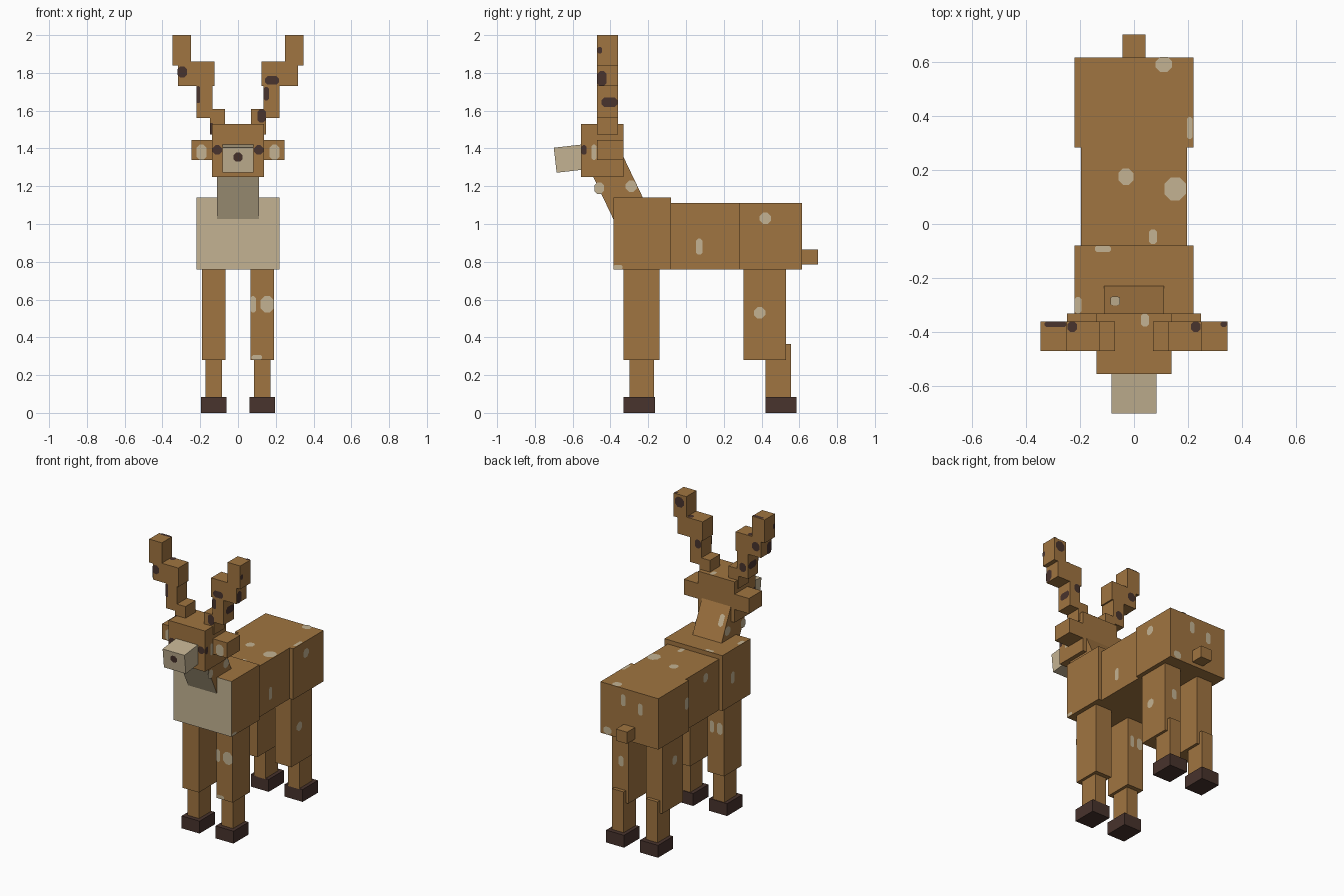
import bpy
import bmesh
import math
from mathutils import Matrix, Vector

default_cube = bpy.data.objects.get("Cube")
if default_cube:
    bpy.data.objects.remove(default_cube, do_unlink=True)


def make_material(name, colour):
    material = bpy.data.materials.new(name)
    material.use_nodes = True
    material.diffuse_color = (*colour, 1)
    shader = material.node_tree.nodes["Principled BSDF"]
    shader.inputs["Base Color"].default_value = (*colour, 1)
    shader.inputs["Roughness"].default_value = 0.9
    return material


brown = make_material("brown_coat", (0.352, 0.176, 0.052))
cream = make_material("cream_fur", (0.55, 0.45, 0.29))
dark = make_material("dark_brown", (0.065, 0.033, 0.026))


def add_object(name, bm, *materials):
    mesh = bpy.data.meshes.new(name)
    bm.to_mesh(mesh)
    bm.free()
    for material in materials:
        mesh.materials.append(material)
    thing = bpy.data.objects.new(name, mesh)
    bpy.context.collection.objects.link(thing)
    return thing


def box(name, x, y, z, material=brown, front=None, tilt=0):
    """Block spanning the x, y and z ranges, tilted about its centre on x."""
    spans = [Vector((r[0], r[1])) for r in (x, y, z)]
    centre = Vector([(s.x + s.y) / 2 for s in spans])
    size = [abs(s.y - s.x) for s in spans]
    bm = bmesh.new()
    bmesh.ops.create_cube(bm, size=1)
    bm.normal_update()
    if front:
        for face in bm.faces:
            face.material_index = int(face.normal.y < -0.5)
    bm.transform(Matrix.Translation(centre)
                 @ Matrix.Rotation(math.radians(tilt), 4, "X")
                 @ Matrix.Diagonal((*size, 1)))
    return add_object(name, bm, material, *([front] if front else []))


def wide(half):
    return (-half, half)


# Body
box("chest", wide(0.22), (-0.385, -0.08), (0.76, 1.14), front=cream)
box("belly", wide(0.195), (-0.08, 0.283), (0.76, 1.11))
box("rump", wide(0.22), (0.283, 0.615), (0.76, 1.11))
box("tail", wide(0.042), (0.6, 0.7), (0.785, 0.865))

# Neck and head
NECK_TILT, MUZZLE_TILT = 25.5, 6.5
box("neck", wide(0.11), (-0.455, -0.265), (1.015, 1.375), front=cream, tilt=NECK_TILT)
box("head", wide(0.138), (-0.555, -0.33), (1.25, 1.53))
box("muzzle", wide(0.083), (-0.693, -0.52), (1.281, 1.414), cream, tilt=MUZZLE_TILT)

# Ears, antlers and legs on both sides
ANTLER_Y = (-0.47, -0.36)
antler_blocks = {
    "base": ((0.07, 0.148), (1.475, 1.61)),
    "stem": ((0.135, 0.22), (1.56, 1.74)),
    "branch": ((0.125, 0.317), (1.73, 1.86)),
    "tip": ((0.25, 0.346), (1.84, 2.0)),
}
LEG_X = 0.129
for side, sign in (("left", 1), ("right", -1)):
    def across(span):
        return sorted(sign * v for v in span)

    def leg_span(half):
        return across((LEG_X - half, LEG_X + half))

    box(side + "_ear", across((0.13, 0.247)), (-0.47, -0.33), (1.34, 1.445))
    for part, (x, z) in antler_blocks.items():
        box(f"{side}_antler_{part}", across(x), ANTLER_Y, z)

    box(side + "_front_thigh", leg_span(0.062), (-0.33, -0.14), (0.28, 0.76))
    box(side + "_front_shin", leg_span(0.043), (-0.30, -0.17), (0.08, 0.29))
    box(side + "_front_hoof", leg_span(0.068), (-0.33, -0.165), (0, 0.085), dark)
    box(side + "_hind_thigh", leg_span(0.062), (0.305, 0.53), (0.28, 0.76))
    box(side + "_hind_shin", leg_span(0.043), (0.42, 0.555), (0.08, 0.365))
    box(side + "_hind_hoof", leg_span(0.068), (0.42, 0.585), (0, 0.085), dark)


# Painted patches: flat plates with clipped corners just above the coat
X, Y, Z = Vector((1, 0, 0)), Vector((0, 1, 0)), Vector((0, 0, 1))
LIFT = 0.003


def patch(bm, centre, u, v, normal, w, h):
    clip = 0.3 * min(w, h)
    a, b = w / 2, h / 2
    outline = []
    for su, sv in ((1, 1), (-1, 1), (-1, -1), (1, -1)):
        pair = [(su * a, sv * (b - clip)), (su * (a - clip), sv * b)]
        outline += pair if su * sv > 0 else pair[::-1]
    base = Vector(centre) + normal * LIFT
    face = bm.faces.new([bm.verts.new(base + u * p + v * q) for p, q in outline])
    face.normal_update()
    if face.normal.dot(normal) < 0:
        face.normal_flip()


def front_patch(bm, y, x, z, w, h, facing=-1):
    patch(bm, (x, y, z), X, Z, Y * facing, w, h)


def back_patch(bm, y, x, z, w, h):
    front_patch(bm, y, x, z, w, h, 1)


def side_patch(bm, x, y, z, w, h):
    patch(bm, (x, y, z), Y, Z, X * math.copysign(1, x), w, h)


def top_patch(bm, z, x, y, w, h):
    patch(bm, (x, y, z), X, Y, Z, w, h)


# Cream coat spots
spots = bmesh.new()
for data in ((1.11, 0.11, 0.59, 0.06, 0.055), (1.11, 0.206, 0.355, 0.022, 0.08),
             (1.11, -0.03, 0.175, 0.055, 0.06), (1.11, 0.152, 0.13, 0.08, 0.085),
             (1.11, 0.07, -0.047, 0.03, 0.055), (1.14, -0.115, -0.092, 0.06, 0.022),
             (1.14, -0.207, -0.3, 0.025, 0.06), (1.53, 0.04, -0.355, 0.03, 0.048)):
    top_patch(spots, *data)
for data in ((0.22, 0.42, 1.03, 0.06, 0.06), (0.195, 0.07, 0.88, 0.035, 0.085),
             (0.22, -0.36, 0.772, 0.05, 0.02), (0.191, 0.39, 0.53, 0.06, 0.06),
             (-0.22, 0.31, 0.96, 0.04, 0.08), (-0.195, 0.07, 1.04, 0.05, 0.06),
             (-0.22, -0.19, 0.95, 0.04, 0.08), (-0.191, 0.4, 0.6, 0.05, 0.06)):
    side_patch(spots, *data)
for sign in (1, -1):
    side_patch(spots, sign * 0.11, -0.46, 1.19, 0.05, 0.06)
    side_patch(spots, sign * 0.11, -0.29, 1.2, 0.06, 0.06)
    side_patch(spots, sign * 0.138, -0.488, 1.38, 0.026, 0.08)
    front_patch(spots, -0.47, sign * 0.193, 1.38, 0.055, 0.08)
for data in ((0.08, 0.575, 0.03, 0.085), (0.155, 0.575, 0.07, 0.085),
             (0.1, 0.294, 0.055, 0.025)):
    front_patch(spots, -0.33, *data)
for data in ((0.615, 0.045, 1.03, 0.035, 0.08), (0.615, -0.085, 1.0, 0.035, 0.08),
             (0.615, 0.165, 0.79, 0.06, 0.05), (0.53, 0.12, 0.56, 0.04, 0.07),
             (-0.14, -0.1, 0.6, 0.03, 0.08), (-0.14, -0.16, 0.6, 0.04, 0.08)):
    back_patch(spots, *data)
neck_turn = Matrix.Rotation(math.radians(NECK_TILT), 3, "X")
neck_back = Vector((-0.07, -0.36, 1.195)) + neck_turn @ Vector((0, 0.095, 0.03))
patch(spots, neck_back, X, neck_turn @ Z, neck_turn @ Y, 0.035, 0.08)
add_object("coat_spots", spots, cream)

# Eyes and nose
face_marks = bmesh.new()
for sign in (1, -1):
    front_patch(face_marks, -0.555, sign * 0.11, 1.392, 0.05, 0.05)
    side_patch(face_marks, sign * 0.138, -0.54, 1.392, 0.024, 0.05)
muzzle_turn = Matrix.Rotation(math.radians(MUZZLE_TILT), 3, "X")
nose_spot = Vector((0, -0.6065, 1.3475)) + muzzle_turn @ Vector((0, -0.0865, 0.017))
patch(face_marks, nose_spot, X, muzzle_turn @ Z, -(muzzle_turn @ Y), 0.05, 0.048)
add_object("eyes_and_nose", face_marks, dark)

# Dark antler markings
marks = bmesh.new()
front_y, back_y = ANTLER_Y
for data in ((-0.295, 1.805, 0.05, 0.06), (-0.21, 1.685, 0.02, 0.09),
             (-0.14, 1.505, 0.016, 0.06), (0.18, 1.76, 0.075, 0.045),
             (0.15, 1.69, 0.03, 0.07), (0.125, 1.572, 0.046, 0.07)):
    front_patch(marks, front_y, *data)
for data in ((0.3, 1.95, 0.07, 0.07), (0.16, 1.7, 0.045, 0.06),
             (-0.28, 1.8, 0.06, 0.06), (-0.18, 1.63, 0.05, 0.06)):
    back_patch(marks, back_y, *data)
for sign in (1, -1):
    side_patch(marks, sign * 0.317, -0.445, 1.77, 0.05, 0.08)
    side_patch(marks, sign * 0.22, -0.405, 1.645, 0.085, 0.05)
    side_patch(marks, sign * 0.346, -0.457, 1.92, 0.024, 0.035)
    top_patch(marks, 1.86, sign * 0.228, -0.38, 0.035, 0.04)
top_patch(marks, 2.0, -0.29, -0.37, 0.08, 0.02)
top_patch(marks, 2.0, 0.332, -0.37, 0.025, 0.02)
add_object("antler_markings", marks, dark)
